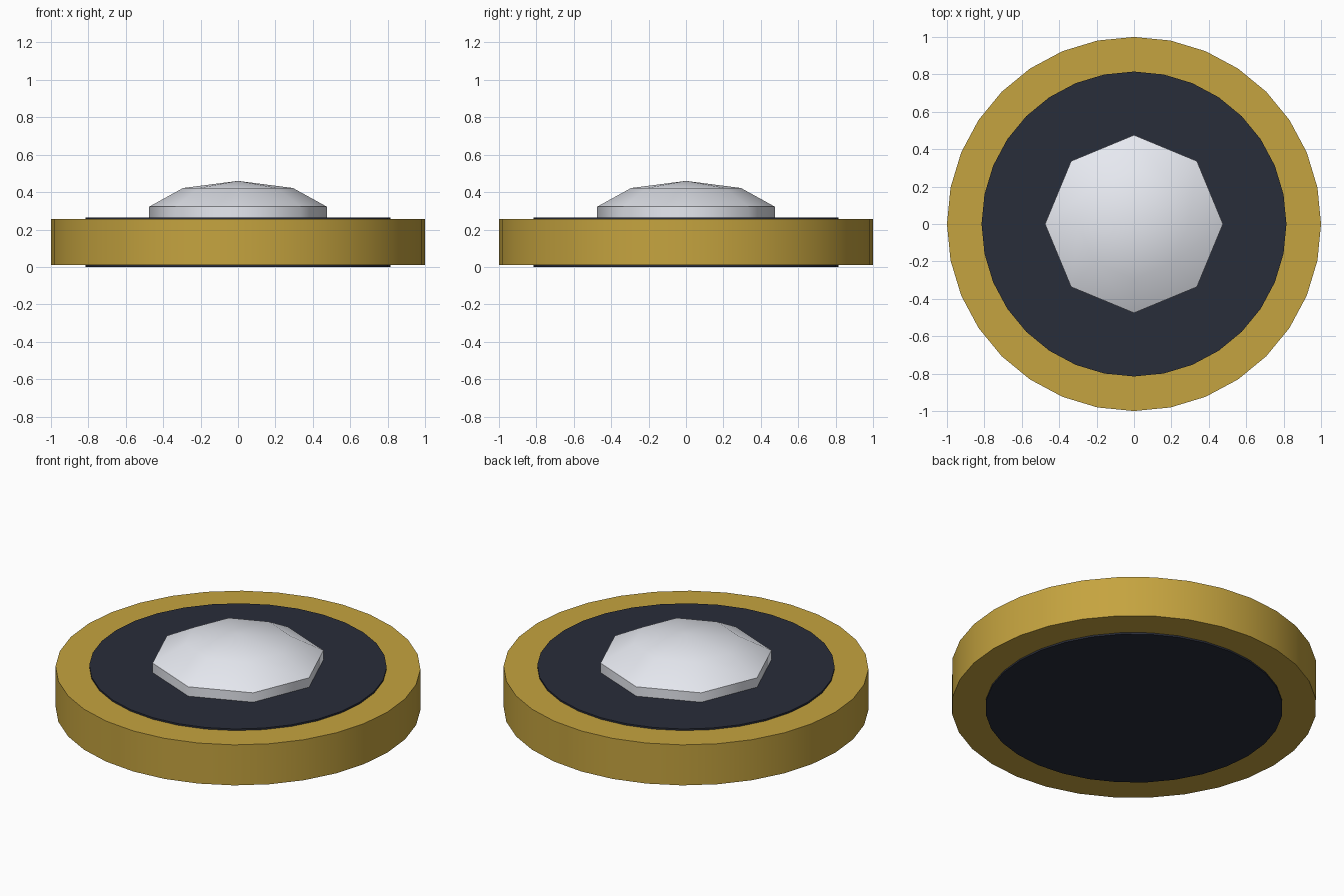
import bpy
import math

if "Cube" in bpy.data.objects:
    bpy.data.objects.remove(bpy.data.objects["Cube"])


def material(name, color):
    mat = bpy.data.materials.new(name)
    mat.diffuse_color = (*color, 1.0)
    mat.use_nodes = True
    mat.node_tree.nodes["Principled BSDF"].inputs["Base Color"].default_value = mat.diffuse_color
    return mat


def finish(name, mat=None):
    obj = bpy.context.object
    obj.name = name
    if mat:
        obj.data.materials.append(mat)
    bpy.ops.object.shade_smooth_by_angle(angle=math.radians(50))
    return obj


def disc(name, radius, z0, z1, mat):
    bpy.ops.mesh.primitive_cylinder_add(
        vertices=32, radius=radius, depth=z1 - z0, location=(0, 0, (z0 + z1) / 2))
    return finish(name, mat)


gold = material("gold", (0.56, 0.37, 0.05))
navy = material("dark_navy", (0.022, 0.026, 0.042))
pearl = material("pearl_white", (0.80, 0.82, 0.88))

# Gold outer rim
disc("rim", 1.0, 0.01, 0.255, gold)

# Dark core, slightly proud of the rim on both faces
disc("core", 0.815, 0.0, 0.265, navy)

# Low-poly flattened dome, half sunk into the core
bpy.ops.mesh.primitive_uv_sphere_add(
    segments=8, ring_count=5, radius=0.5, location=(0, 0, 0.26))
bpy.context.object.scale.z = 0.4
bpy.ops.object.transform_apply(location=False, rotation=False, scale=True)
finish("dome", pearl)
